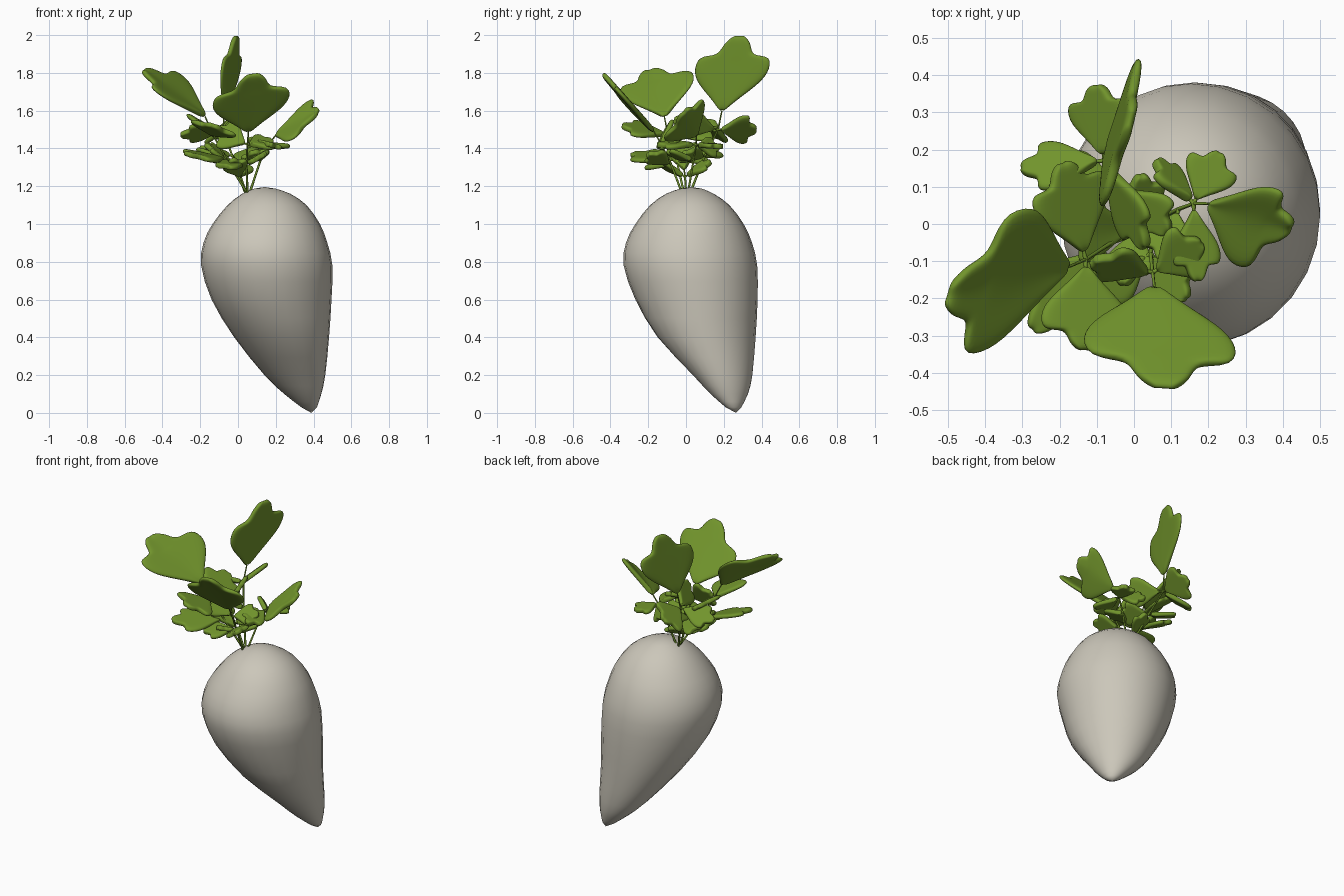
import bpy, bmesh, math
from mathutils import Vector as V, Matrix

if "Cube" in bpy.data.objects:
    bpy.data.objects.remove(bpy.data.objects["Cube"])

def material(name, rgb):
    m = bpy.data.materials.new(name)
    m.diffuse_color = (*rgb, 1)
    m.use_nodes = True
    m.node_tree.nodes["Principled BSDF"].inputs["Base Color"].default_value = m.diffuse_color
    return m

ROOT = material("root cream", (0.60, 0.57, 0.49))
GREEN = material("leaf green", (0.165, 0.295, 0.025))

def finish(bm, name, mat):
    bmesh.ops.recalc_face_normals(bm, faces=bm.faces)
    me = bpy.data.meshes.new(name)
    bm.to_mesh(me)
    bm.free()
    me.materials.append(mat)
    me.shade_smooth()
    ob = bpy.data.objects.new(name, me)
    bpy.context.collection.objects.link(ob)
    return ob

# Root: rings lofted through z, x min, x max, y min, y max
RINGS = [(.03, .335, .418, .21, .293), (.1, .245, .441, .13, .328), (.2, .14, .462, .036, .352),
         (.4, -.02, .482, -.15, .369), (.6, -.14, .495, -.268, .379), (.78, -.195, .5, -.33, .377),
         (.9, -.183, .473, -.318, .35), (1.0, -.135, .434, -.268, .305), (1.1, -.055, .363, -.19, .23),
         (1.16, .022, .277, -.105, .147), (1.187, .085, .2, -.03, .085)]

def smoothed(rows):
    """Catmull-Rom midpoints between the rings."""
    out = []
    for i in range(len(rows) - 1):
        a, b, c, d = (rows[min(max(i + k, 0), len(rows) - 1)] for k in (-1, 0, 1, 2))
        out += [b, tuple((9 * (q + r) - p - s) / 16 for p, q, r, s in zip(a, b, c, d))]
    return out + [rows[-1]]

SIDES = 28
bm = bmesh.new()
loops = []
for z, x0, x1, y0, y1 in smoothed(RINGS):
    skew = .2 * max(0, 1 - z / .6)      # lower part is wider across the bend
    loops.append([bm.verts.new(((x0 + x1) / 2 + (x1 - x0) / 2 * math.cos(a),
                                (y0 + y1) / 2 + (y1 - y0) / 2 * math.sin(a - skew), z))
                  for a in (2 * math.pi * i / SIDES for i in range(SIDES))])
for lo, hi in zip(loops, loops[1:]):
    for i in range(SIDES):
        j = (i + 1) % SIDES
        bm.faces.new((lo[i], lo[j], hi[j], hi[i]))
for ring, tip in ((loops[0], (.388, .265, 0)), (loops[-1], (.14, .028, 1.196))):
    c = bm.verts.new(tip)
    for i in range(SIDES):
        bm.faces.new((ring[i], ring[(i + 1) % SIDES], c))
finish(bm, "root", ROOT)

# Three-lobed leaf outline: midrib position, edge position, edge half-width
LEAF = [(0, 0, .03), (.2, .16, .17), (.4, .36, .38), (.55, .57, .55), (.66, .83, .53),
        (.73, .76, .24), (.88, .94, .2), (1.02, 1.03, .07)]

def leaf(bm, base, tip, lobe_a, lobe_b):
    base = V(base)
    axis = V(tip) - base
    mid = [bm.verts.new(base + axis * r[0]) for r in LEAF]
    for lobe in (lobe_a, lobe_b):
        side = (V(lobe) - base - axis * .68) / .5
        inner = [bm.verts.new(base + axis * (m + e) / 2 + side * w * .5) for m, e, w in LEAF]
        outer = [bm.verts.new(base + axis * e + side * w) for m, e, w in LEAF]
        for a, b in ((mid, inner), (inner, outer)):
            for i in range(len(LEAF) - 1):
                bm.faces.new((a[i], b[i], b[i + 1], a[i + 1]))

def leaflet(bm, base, tip, width, roll):
    """Leaf whose lobes follow from its width and its roll about the midrib."""
    base, tip = V(base), V(tip)
    axis = tip - base
    side = axis.cross(V((0, 0, 1))).normalized() * width / 2
    side = Matrix.Rotation(math.radians(roll), 3, axis.normalized()) @ side
    c = base + axis * .68
    leaf(bm, base, tip, c - side, c + side)

def stalk(name, paths):
    cu = bpy.data.curves.new(name, 'CURVE')
    cu.dimensions = '3D'
    cu.bevel_depth = .006
    cu.bevel_resolution = 1
    cu.use_fill_caps = True
    for pts in paths:
        s = cu.splines.new('POLY')
        s.points.add(len(pts) - 1)
        for i, (p, q) in enumerate(zip(s.points, pts)):
            p.co = (*q, 1)
            p.radius = 1.1 - .5 * i / (len(pts) - 1)
    cu.materials.append(GREEN)
    bpy.context.collection.objects.link(bpy.data.objects.new(name, cu))

def frond(name, root, end_leaf, nodes):
    """Stalk from the crown with an end leaf and leaflets (tip, width, roll) at nodes."""
    bm = bmesh.new()
    leaf(bm, *end_leaf)
    for node, leaflets in nodes:
        for tip, width, roll in leaflets:
            leaflet(bm, V(node).lerp(V(tip), .08), tip, width, roll)
    ob = finish(bm, name + "_leaves", GREEN)
    m = ob.modifiers.new("thickness", 'SOLIDIFY')
    m.thickness, m.offset = .028, 0
    m = ob.modifiers.new("rounding", 'SUBSURF')
    m.levels = m.render_levels = 2
    side = [[n, V(n).lerp(V(l[0]), .15)] for n, ls in nodes for l in ls]
    stalk(name + "_stalk", [[root] + [n for n, _ in nodes] + [end_leaf[0]]] + side)

# Left frond
frond("left_frond", (.05, -.01, 1.16),
      ((-.175, -.115, 1.57), (-.495, -.19, 1.81), (-.425, -.34, 1.70), (-.31, .03, 1.79)),
      [((-.06, -.05, 1.34), [((-.27, -.28, 1.37), .2, -15), ((-.2, .1, 1.37), .17, 25)]),
       ((-.13, -.095, 1.47), [((-.19, .16, 1.53), .24, 33), ((-.13, -.335, 1.52), .24, -18)])])
# Back frond
frond("back_frond", (.04, .02, 1.16),
      ((-.07, .19, 1.60), (-.01, .28, 1.99), (-.08, .06, 1.84), (.01, .435, 1.84)),
      [((-.03, .1, 1.36), [((-.2, .12, 1.40), .17, 20), ((.09, -.02, 1.37), .15, 30)]),
       ((-.08, .17, 1.50), [((-.3, .15, 1.47), .15, 35), ((-.10, .37, 1.50), .21, -42),
                            ((.03, -.06, 1.55), .17, 58)])])
# Front frond
frond("front_frond", (.05, -.02, 1.16),
      ((.055, -.17, 1.49), (.08, -.435, 1.79), (-.125, -.32, 1.64), (.265, -.345, 1.69)),
      [((.045, -.08, 1.32), [((-.11, -.19, 1.31), .14, -15), ((.14, -.2, 1.37), .14, 25)]),
       ((.05, -.13, 1.42), [((-.11, -.1, 1.50), .18, -60), ((.18, -.05, 1.44), .16, 25)])])
# Right frond
frond("right_frond", (.06, .01, 1.16),
      ((.2, .055, 1.47), (.42, -.01, 1.59), (.38, .09, 1.65), (.29, -.11, 1.455)),
      [((.12, .04, 1.34), [((.08, -.1, 1.38), .15, 15)]),
       ((.16, .055, 1.42), [((.06, .17, 1.40), .12, 60), ((.23, .19, 1.41), .14, 0),
                            ((.17, -.15, 1.42), .13, -15)])])
# Small inner frond
frond("inner_frond", (.045, 0, 1.16),
      ((-.01, -.01, 1.29), (-.17, -.03, 1.42), (-.13, -.1, 1.38), (-.13, .06, 1.42)),
      [((.015, -.005, 1.25), [((-.03, -.16, 1.34), .13, 20), ((.02, .13, 1.33), .13, 20)])])
